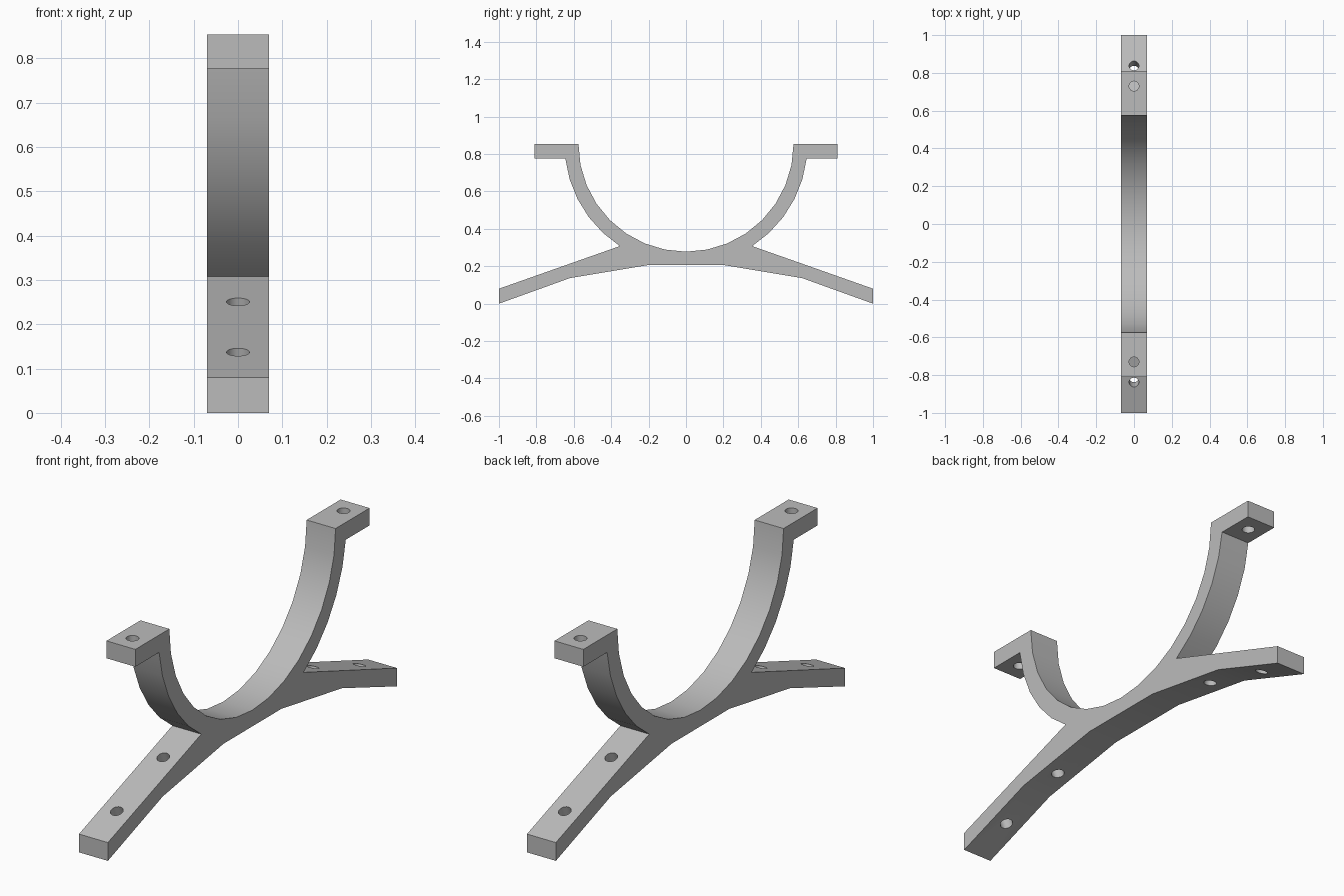
import bpy, bmesh
from math import sin, cos, radians, atan2
from mathutils import Vector

cube = bpy.data.objects.get("Cube")
if cube:
    bpy.data.objects.remove(cube, do_unlink=True)

HALF_WIDTH, TOP, TAB_BOTTOM = 0.07, 0.853, 0.777
INNER_R, OUTER_R, HOLE_R = 0.575, 0.65, 0.026
LEG_ROOT, LEG_TIP = Vector((0, 0.355, 0.307)), Vector((0, 1, 0.08))

grey = bpy.data.materials.new("plain grey")
grey.use_nodes = True
grey.diffuse_color = (0.5, 0.5, 0.5, 1)
grey.node_tree.nodes["Principled BSDF"].inputs["Base Color"].default_value = grey.diffuse_color


def arc(radius, start, end, steps):
    """Points on a circle about the cradle axis, angles measured down from level."""
    angles = [radians(start + (end - start) * i / steps) for i in range(steps + 1)]
    return [(radius * cos(a), TOP - radius * sin(a)) for a in angles]


# Half of the side profile: underside, leg, outer arc, tab, inner arc
half = [(0.2, 0.207), (0.62, 0.137), (1, 0), (1, 0.08)]
half += arc(OUTER_R, 57, 6.7, 5)
half += [(0.81, TAB_BOTTOM), (0.81, TOP)]
half += arc(INNER_R, 0, 90, 8)
profile = half + [(-y, z) for y, z in reversed(half[:-1])]

# Saddle bracket: the mirrored profile extruded across x
bm = bmesh.new()
face = bm.faces.new([bm.verts.new((-HALF_WIDTH, y, z)) for y, z in profile])
result = bmesh.ops.extrude_face_region(bm, geom=[face])
moved = [g for g in result["geom"] if isinstance(g, bmesh.types.BMVert)]
bmesh.ops.translate(bm, verts=moved, vec=(2 * HALF_WIDTH, 0, 0))
bmesh.ops.recalc_face_normals(bm, faces=bm.faces)
mesh = bpy.data.meshes.new("saddle_bracket")
bm.to_mesh(mesh)
bm.free()
mesh.materials.append(grey)
bracket = bpy.data.objects.new("saddle_bracket", mesh)
bpy.context.collection.objects.link(bracket)


def drill(name, y, z, tilt):
    """Cut a screw hole through the bracket, tilted about x."""
    bpy.ops.mesh.primitive_cylinder_add(vertices=24, radius=HOLE_R, depth=0.26,
                                        location=(0, y, z), rotation=(tilt, 0, 0))
    cutter = bpy.context.object
    cutter.name = name
    cutter.data.materials.append(grey)
    cutter.hide_render = True
    cut = bracket.modifiers.new(name, 'BOOLEAN')
    cut.operation, cut.solver, cut.object = 'DIFFERENCE', 'EXACT', cutter
    return cutter


# Screw holes: one vertical in each tab, two square to each leg
slope = LEG_TIP - LEG_ROOT
tilt = atan2(slope.z, slope.y)
cutters = []
for side, label in ((1, "back"), (-1, "front")):
    cutters.append(drill(label + "_tab_hole", side * 0.73, 0.815, 0))
    for y, place in ((0.517, "inner"), (0.838, "outer")):
        z = LEG_ROOT.z + (y - LEG_ROOT.y) * slope.z / slope.y
        cutters.append(drill(f"{label}_{place}_leg_hole", side * y, z, side * tilt))

# Apply the cuts, drop the cutters and smooth the curved faces
bpy.ops.object.select_all(action='DESELECT')
bracket.select_set(True)
bpy.context.view_layer.objects.active = bracket
for name in [m.name for m in bracket.modifiers]:
    bpy.ops.object.modifier_apply(modifier=name)
for cutter in cutters:
    bpy.data.objects.remove(cutter, do_unlink=True)
bpy.ops.object.shade_smooth_by_angle(angle=radians(30))
